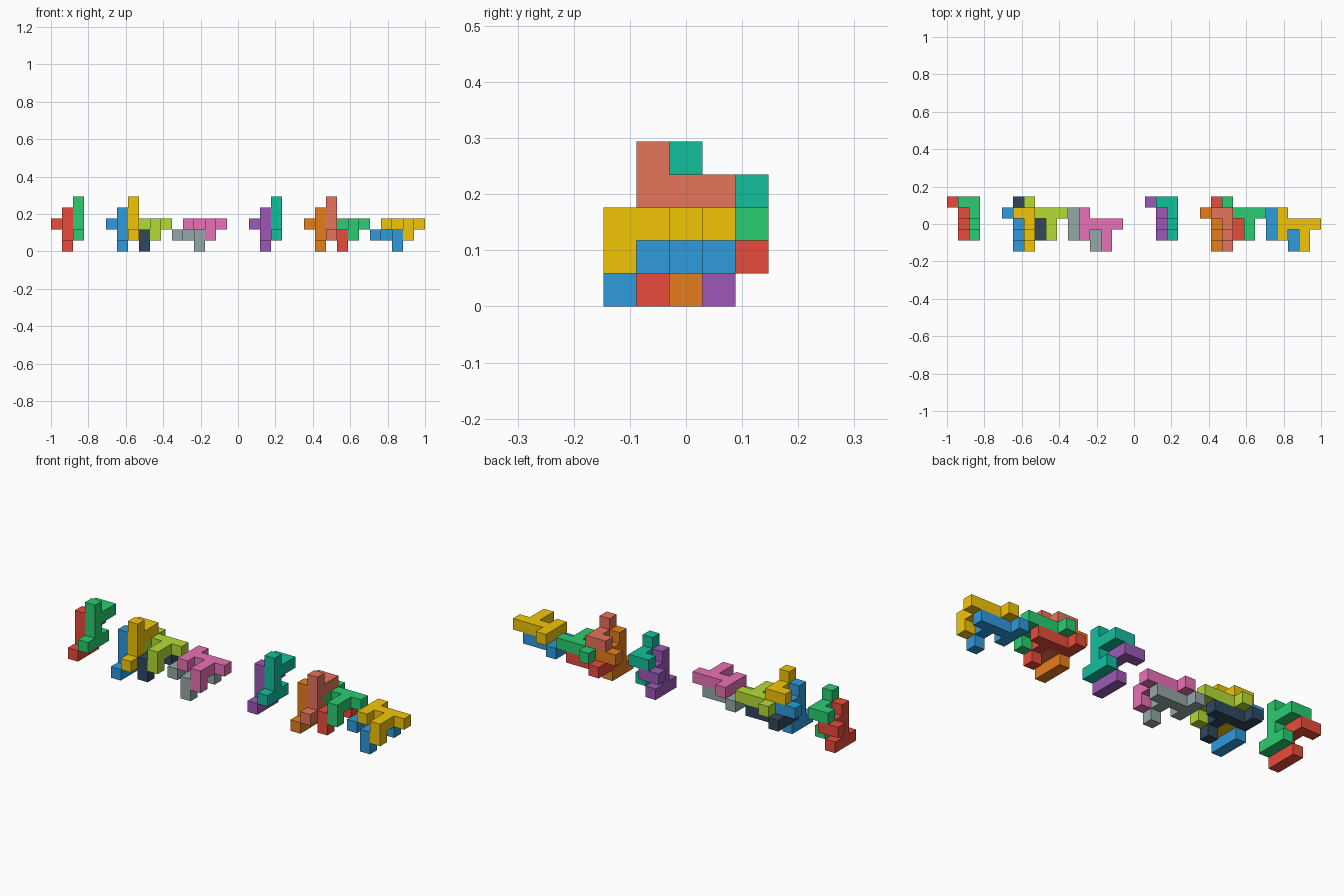
import bpy, bmesh
from mathutils import Vector

if "Cube" in bpy.data.objects:
    bpy.data.objects.remove(bpy.data.objects["Cube"])

U = 2 / 34  # one cube cell

# Piece in local cells: line of four, crossbar at its foot, side branch, knob
PIECE = ([(a, 0, 0) for a in range(4)] + [(0, -1, 0), (0, 1, 0)]
         + [(2, 1, 0), (2, 2, 0), (2, 2, -1)])
ORIENT = {
    "upright": lambda a, b, c: (c, b, a),
    "flat": lambda a, b, c: (a, -b, c),
}
# Lower piece of each pair; the upper one sits one cell right and up
PAIRS = [("upright", (1, 2, 0)), ("upright", (6, 1, 0)),
         ("flat", (6, 3, 1)), ("flat", (11, 2, 1))]

COLORS = {
    "red": (0.91, 0.30, 0.24), "green": (0.18, 0.80, 0.44),
    "blue": (0.20, 0.60, 0.86), "yellow": (0.95, 0.77, 0.06),
    "dark": (0.20, 0.29, 0.37), "lime": (0.70, 0.86, 0.22),
    "grey": (0.58, 0.65, 0.65), "pink": (0.91, 0.44, 0.71),
    "purple": (0.61, 0.35, 0.71), "teal": (0.10, 0.74, 0.61),
    "orange": (0.90, 0.49, 0.13), "salmon": (0.90, 0.45, 0.36),
}
SETS = [(0, ["red", "green", "blue", "yellow", "dark", "lime", "grey", "pink"]),
        (18, ["purple", "teal", "orange", "salmon", "red", "green", "blue", "yellow"])]

mats = {}
for name, rgb in COLORS.items():
    mats[name] = bpy.data.materials.new(name)
    mats[name].diffuse_color = (*[v ** 2.2 for v in rgb], 1)


def build_piece(name, cells, mat):
    """Outer skin of a set of cells, with coplanar faces merged."""
    bm = bmesh.new()
    filled = set(cells)
    for cell in cells:
        for axis in range(3):
            for sign in (-1, 1):
                nb = list(cell)
                nb[axis] += sign
                if tuple(nb) in filled:
                    continue
                quad = []
                for p, q in ((0, 0), (1, 0), (1, 1), (0, 1))[::sign]:
                    v = Vector(cell)
                    v[axis] += (sign + 1) // 2
                    v[(axis + 1) % 3] += p
                    v[(axis + 2) % 3] += q
                    quad.append(bm.verts.new((v - Vector((17, 2.5, 0))) * U))
                bm.faces.new(quad)
    bmesh.ops.remove_doubles(bm, verts=bm.verts, dist=U * 0.01)
    bmesh.ops.dissolve_limit(bm, angle_limit=0.01, verts=bm.verts, edges=bm.edges)
    me = bpy.data.meshes.new(name)
    bm.to_mesh(me)
    bm.free()
    me.materials.append(mat)
    bpy.context.collection.objects.link(bpy.data.objects.new(name, me))


# Two rows of four interlocking pairs
for (shift, names), side in zip(SETS, ("left", "right")):
    for i, color in enumerate(names):
        kind, (ox, oy, oz) = PAIRS[i // 2]
        up = i % 2
        cells = []
        for c in PIECE:
            x, y, z = ORIENT[kind](*c)
            cells.append((x + ox + up + shift, y + oy, z + oz + up))
        build_piece(f"{side}_{color}_{kind}_piece", cells, mats[color])

for m in bpy.data.materials:
    if m.users and not m.is_grease_pencil:
        m.use_nodes = True
        m.node_tree.nodes["Principled BSDF"].inputs["Base Color"].default_value = m.diffuse_color
